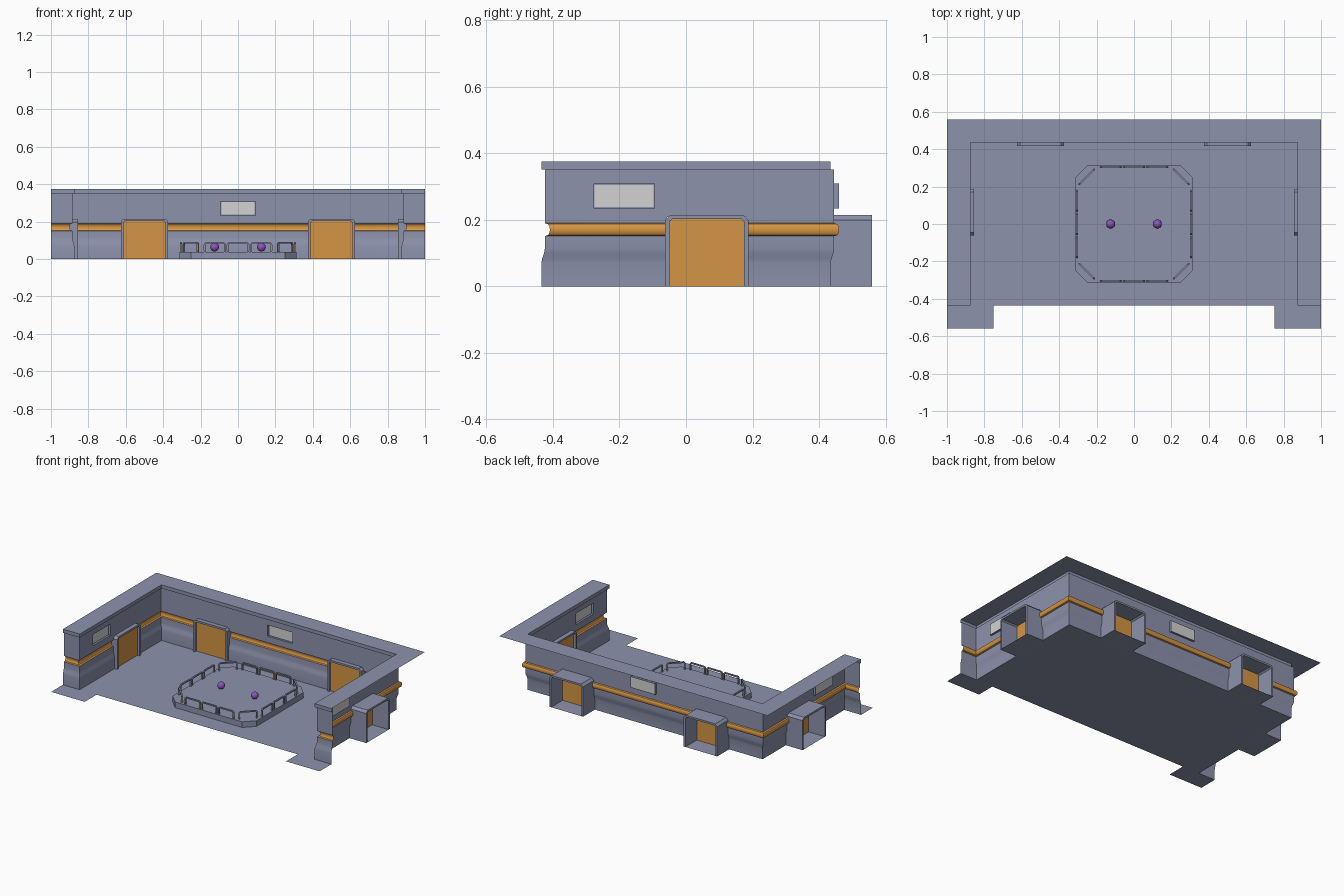
import bpy, bmesh, math
from mathutils import Matrix, Vector

if "Cube" in bpy.data.objects:
    bpy.data.objects.remove(bpy.data.objects["Cube"])


def material(name, rgb):
    m = bpy.data.materials.new(name)
    m.diffuse_color = (*rgb, 1)
    m.use_nodes = True
    m.node_tree.nodes["Principled BSDF"].inputs["Base Color"].default_value = m.diffuse_color
    return m


GREY = material("blue_grey", (0.262, 0.288, 0.413))
ORANGE = material("orange", (0.658, 0.301, 0.058))
LIGHT = material("pale_grey", (0.65, 0.65, 0.65))
PURPLE = material("purple", (0.26, 0.09, 0.50))


def finish(bm, name, mats, smooth=False):
    me = bpy.data.meshes.new(name)
    bm.to_mesh(me)
    bm.free()
    ob = bpy.data.objects.new(name, me)
    bpy.context.collection.objects.link(ob)
    for m in mats:
        me.materials.append(m)
    if smooth:
        bpy.ops.object.select_all(action='DESELECT')
        ob.select_set(True)
        bpy.context.view_layer.objects.active = ob
        bpy.ops.object.shade_smooth_by_angle(angle=math.radians(35))
    return ob


def place(x, y, deg):
    return Matrix.Translation((x, y, 0)) @ Matrix.Rotation(math.radians(deg), 4, 'Z')


def quad(bm, mat, pts, mi=0):
    f = bm.faces.new([bm.verts.new(mat @ Vector(p)) for p in pts])
    f.material_index = mi
    return f


def box(bm, mat, lo, hi, mi=0):
    c = [(a + b) / 2 for a, b in zip(lo, hi)]
    s = [b - a for a, b in zip(lo, hi)]
    r = bmesh.ops.create_cube(bm, size=1, matrix=mat @ Matrix.Translation(c) @ Matrix.Diagonal((*s, 1)))
    for f in {f for v in r["verts"] for f in v.link_faces}:
        f.material_index = mi


def arch(bm, mat, w, z0, z1, t, c, v0, v1):
    """Upside-down U with chamfered top corners, extruded from depth v0 to v1."""
    def outline(i):
        h, top, k = w - i, z1 - i, max(c - i * 0.6, 0.001)
        return [(-h, z0), (-h, top - k), (-h + k, top), (h - k, top), (h, top - k), (h, z0)]
    loop = outline(0) + outline(t)[::-1]
    a = [bm.verts.new(mat @ Vector((u, v0, z))) for u, z in loop]
    b = [bm.verts.new(mat @ Vector((u, v1, z))) for u, z in loop]
    n = len(loop)
    for i in range(n):
        bm.faces.new((a[i], b[i], b[(i + 1) % n], a[(i + 1) % n]))
    for i in range(5):
        bm.faces.new((a[i], a[i + 1], a[n - 2 - i], a[n - 1 - i]))
        bm.faces.new((b[i], b[n - 1 - i], b[n - 2 - i], b[i + 1]))


W, D, E = 0.875, 0.435, 0.56          # wall planes and outer depth
R = 0.0105                            # recess of the upper wall
DY, WY = 0.0625, -0.186               # side door and side window centres
WH, WZ0, WZ1 = 0.0925, 0.234, 0.309   # window half width and heights
ID = Matrix.Identity(4)

# Wall: (recess, height) profile swept along half the room, then mirrored
profile = [(0, 0), (0, .07), (.003, .085), (.008, .1), (R, .114), (R, .151),
           (.02, .154), (.0245, .161), (.0258, .1705), (.0245, .18), (.02, .187),
           (R, .19), (R, .208), (R, WZ0), (R, WZ1), (R, .351), (0, .351),
           (0, .375), (.125, .375)]
# Stations: x, y, recess direction, and opening in the following span
path = [(0, D, 0, 1, 'window'), (WH, D, 0, 1, ''), (.38, D, 0, 1, 'door'),
        (.62, D, 0, 1, ''), (W, D, 1, 1, ''), (W, DY + .12, 1, 0, 'door'),
        (W, DY - .12, 1, 0, ''), (W, WY + WH, 1, 0, 'window'),
        (W, WY - WH, 1, 0, ''), (W, -D, 1, 1, ''), (1, -D, 0, 1, '')]
bm = bmesh.new()
for s in (1, -1):
    for p, q in zip(path, path[1:]):
        for (r0, z0), (r1, z1) in zip(profile, profile[1:]):
            if p[4] == 'door' and z1 < .21:
                continue
            if p[4] == 'window' and z0 == WZ0:
                continue
            pts = [(s * (k[0] + k[2] * r), k[1] + k[3] * r, z)
                   for k, r, z in ((p, r0, z0), (q, r0, z0), (q, r1, z1), (p, r1, z1))]
            band = .15 < z0 and z1 < .191
            quad(bm, ID, pts if s > 0 else pts[::-1], int(band))
bmesh.ops.remove_doubles(bm, verts=bm.verts, dist=1e-5)
finish(bm, "wall", [GREY, ORANGE], True)

# Floor: main area, front corner pads and doorway strips
bm = bmesh.new()
rects = [(-W, -D, W, D)]
for s in (1, -1):
    rects += [(s * .75, -E, s, -D), (s * .38, D, s * .62, E),
              (s * W, DY - .12, s, DY + .12)]
for x0, y0, x1, y1 in rects:
    x0, x1 = sorted((x0, x1))
    quad(bm, ID, [(x0, y0, 0), (x1, y0, 0), (x1, y1, 0), (x0, y1, 0)])
finish(bm, "floor", [GREY])

# Doors: tunnel-like frame with an orange panel inside
for i, m in enumerate((place(.5, D, 0), place(-.5, D, 0), place(W, DY, -90), place(-W, DY, 90))):
    bm = bmesh.new()
    arch(bm, m, .125, 0, .215, .0125, .016, -.019, .125)
    bmesh.ops.recalc_face_normals(bm, faces=bm.faces)
    finish(bm, f"door_frame_{i + 1}", [GREY])
    bm = bmesh.new()
    box(bm, m, (-.1135, -.003, 0), (.1135, .003, .203))
    finish(bm, f"door_panel_{i + 1}", [ORANGE])

# Windows: shallow tray set into the wall with a pale pane
for i, m in enumerate((place(0, D, 0), place(W, WY, -90), place(-W, WY, 90))):
    bm = bmesh.new()

    def ring(inset, v):
        a, b, c = WH - inset, WZ0 + inset, WZ1 - inset
        return [(-a, v, b), (a, v, b), (a, v, c), (-a, v, c)]
    rings = [ring(0, R), ring(0, .0245), ring(.004, .0245)]
    for p, q in zip(rings, rings[1:]):
        for k in range(4):
            quad(bm, m, [p[k], p[(k + 1) % 4], q[(k + 1) % 4], q[k]])
    quad(bm, m, rings[-1], 1)
    bmesh.ops.remove_doubles(bm, verts=bm.verts, dist=1e-5)
    finish(bm, f"window_{i + 1}", [GREY, LIGHT])

# Platform: low octagon with short cut corners
bm = bmesh.new()
a, b, H = .3125, .25, .038
octo = [(b, -a), (a, -b), (a, b), (b, a), (-b, a), (-a, b), (-a, -b), (-b, -a)]
base = bm.faces.new([bm.verts.new((x, y, 0)) for x, y in octo])
ext = bmesh.ops.extrude_face_region(bm, geom=[base])
bmesh.ops.translate(bm, vec=(0, 0, H), verts=[g for g in ext["geom"] if isinstance(g, bmesh.types.BMVert)])
bmesh.ops.recalc_face_normals(bm, faces=bm.faces)
finish(bm, "platform", [GREY])

# Railing: three hoops per side, one per corner, with orange strips on the ends
bm = bmesh.new()
spots = []
for k in range(4):
    turn = Matrix.Rotation(k * math.pi / 2, 4, 'Z')
    spots += [turn @ place(u, .304, 0) for u in (-.125, 0, .125)]
    spots.append(turn @ place(.2525, .2525, -45))
for m in spots:
    arch(bm, m, .058, H, .09, .008, .008, -.005, .005)
bmesh.ops.recalc_face_normals(bm, faces=bm.faces)
for m in spots:
    for s in (-1, 1):
        u = sorted((s * .058, s * .0605))
        box(bm, m, (u[0], -.003, .045), (u[1], .003, .078), 1)
finish(bm, "railing", [GREY, ORANGE])

# Two balls on the platform
for s, side in ((-1, "left"), (1, "right")):
    bm = bmesh.new()
    bmesh.ops.create_uvsphere(bm, u_segments=24, v_segments=14, radius=.0235,
                              matrix=Matrix.Translation((s * .125, 0, .064)))
    finish(bm, f"ball_{side}", [PURPLE], True)
